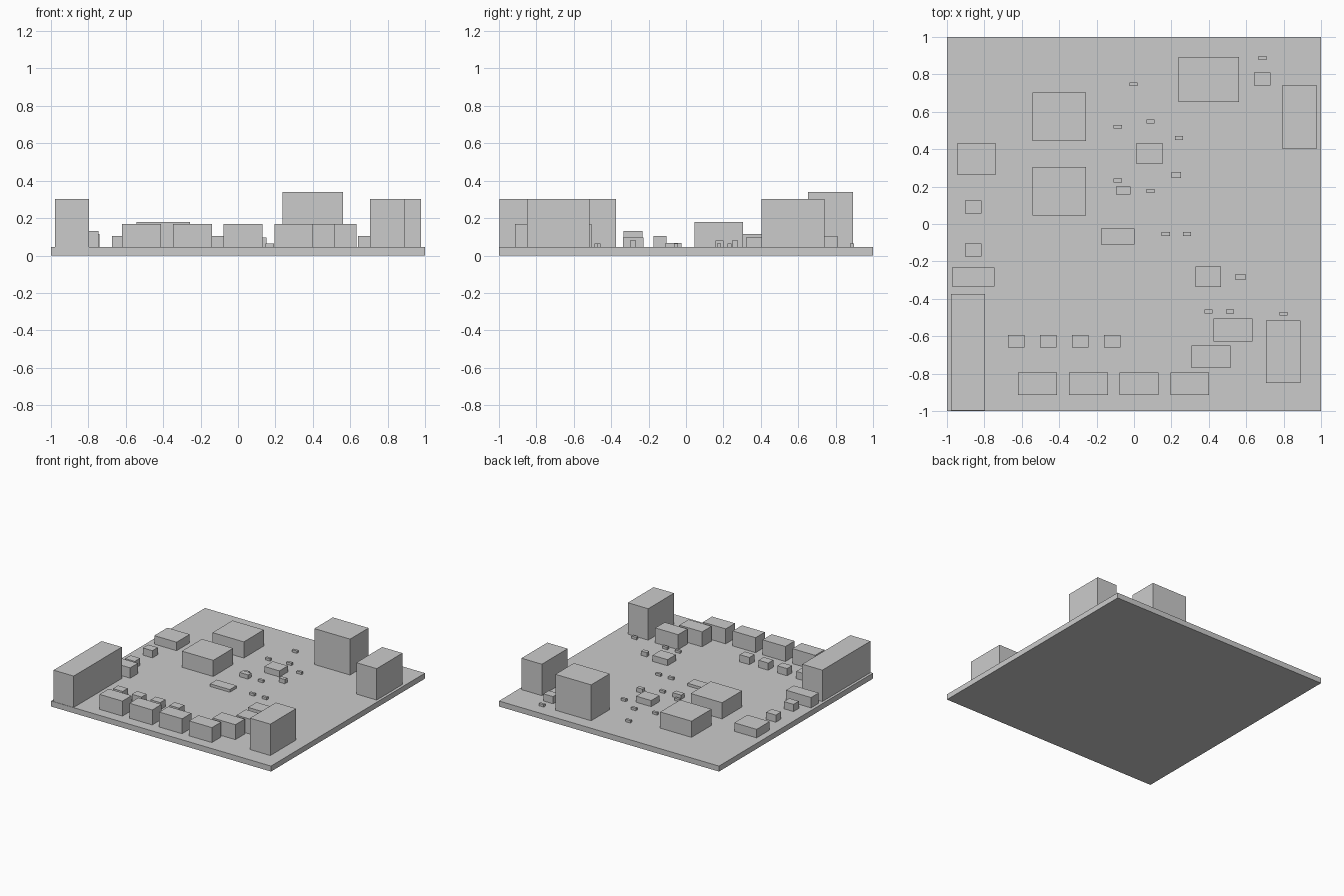
import bpy

cube = bpy.data.objects.get("Cube")
if cube:
    bpy.data.objects.remove(cube, do_unlink=True)

# One plain grey for the whole board
grey = bpy.data.materials.new("plain_grey")
grey.use_nodes = True
colour = (0.6, 0.6, 0.6, 1)
grey.diffuse_color = colour
grey.node_tree.nodes["Principled BSDF"].inputs["Base Color"].default_value = colour

BOARD_TOP = 0.045


def box(name, centre, size, bottom, top):
    """Add a flat-faced block standing between two heights."""
    bpy.ops.mesh.primitive_cube_add(
        size=1, location=(centre[0], centre[1], (bottom + top) / 2))
    block = bpy.context.object
    block.name = name
    block.scale = (size[0], size[1], top - bottom)
    bpy.ops.object.transform_apply(location=False, rotation=False, scale=True)
    block.data.materials.append(grey)
    return block


def components(name, size, top, *centres):
    """Place identical components on the upper side of the board."""
    for centre in centres:
        box(name, centre, size, BOARD_TOP, top)


def row(name, size, top, first_x, step, count, y):
    """Place an evenly spaced row of identical components."""
    components(name, size, top, *[(first_x + step * i, y) for i in range(count)])


# Circuit board
box("circuit_board", (0, 0), (2, 2), 0, BOARD_TOP)

# Tall connectors around the edges
components("large_socket", (0.325, 0.24), 0.34, (0.4, 0.772))
components("side_socket", (0.185, 0.335), 0.303, (0.885, 0.572), (0.797, -0.683))
components("long_connector", (0.183, 0.624), 0.303, (-0.887, -0.685))

# Square main chips
components("main_chip", (0.285, 0.26), 0.178, (-0.4, 0.573), (-0.4, 0.176))

# Smaller chips and modules
components("edge_module", (0.203, 0.17), 0.115, (-0.843, 0.347))
components("edge_regulator", (0.227, 0.1), 0.13, (-0.86, -0.283))
components("control_chip", (0.137, 0.11), 0.095, (0.083, 0.377), (0.396, -0.283))
components("flat_chip", (0.18, 0.087), 0.067, (-0.087, -0.067))

# Terminal blocks along the front
row("front_terminal", (0.208, 0.12), 0.168, -0.515, 0.271, 4, -0.853)
components("corner_terminal", (0.208, 0.122), 0.168, (0.53, -0.567), (0.412, -0.71))

# Medium surface-mounted parts
row("diode", (0.088, 0.067), 0.104, -0.63, 0.171, 4, -0.627)
components("capacitor", (0.087, 0.07), 0.104,
           (-0.86, 0.09), (-0.86, -0.14), (0.685, 0.775))
components("oscillator", (0.077, 0.043), 0.08, (-0.057, 0.178))
components("inductor", (0.053, 0.032), 0.08, (0.226, 0.263), (0.57, -0.283))

# Tiny resistors scattered over the board
components("resistor", (0.044, 0.021), 0.065,
           (0.687, 0.887), (-0.002, 0.747), (-0.087, 0.52), (0.088, 0.547),
           (0.241, 0.46), (-0.087, 0.232), (0.088, 0.176), (0.17, -0.053),
           (0.283, -0.053), (0.398, -0.468), (0.513, -0.468), (0.8, -0.48))
